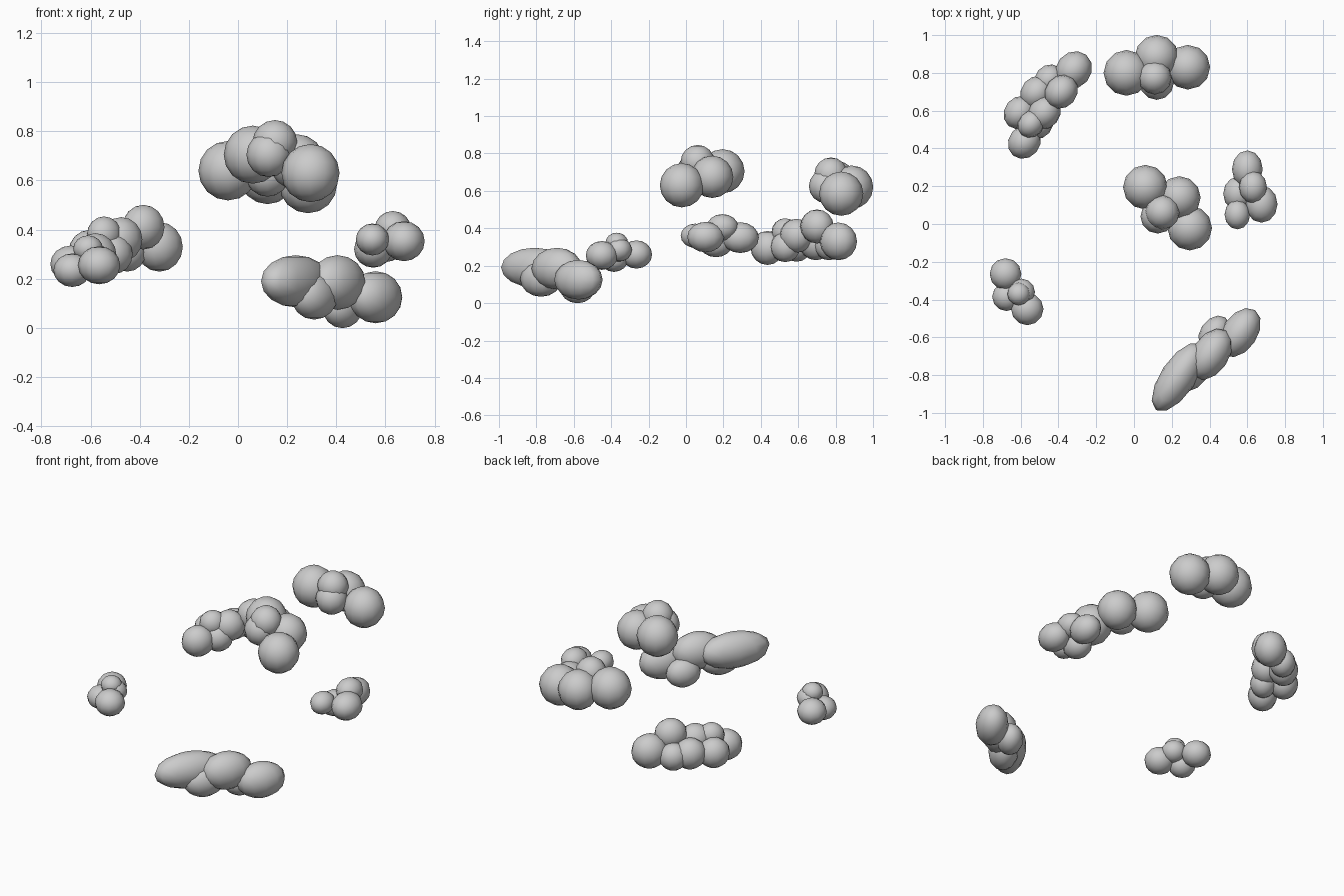
import bpy
import bmesh
from math import radians
from mathutils import Matrix, Vector

if "Cube" in bpy.data.objects:
    bpy.data.objects.remove(bpy.data.objects["Cube"])

cloud_grey = bpy.data.materials.new("cloud_grey")
cloud_grey.use_nodes = True
colour = (0.6, 0.6, 0.6, 1)
cloud_grey.diffuse_color = colour
cloud_grey.node_tree.nodes["Principled BSDF"].inputs["Base Color"].default_value = colour


def cloud(name, puffs, yaw=0, stretch=(1, 1, 1)):
    """Join overlapping low-poly puffs, each given as x, y, z, radius, extra length."""
    bm = bmesh.new()
    for x, y, z, radius, *length in puffs:
        size = Vector(stretch) * radius
        if length:
            size.x *= length[0]
        matrix = (Matrix.Translation((x, y, z))
                  @ Matrix.Rotation(radians(yaw), 4, "Z")
                  @ Matrix.Diagonal((*size, 1)))
        bmesh.ops.create_uvsphere(bm, u_segments=12, v_segments=8, radius=1.01, matrix=matrix)
    for face in bm.faces:
        face.smooth = True
    mesh = bpy.data.meshes.new(name)
    bm.to_mesh(mesh)
    bm.free()
    mesh.materials.append(cloud_grey)
    obj = bpy.data.objects.new(name, mesh)
    bpy.context.collection.objects.link(obj)
    return obj


# Long low cloud at the front, its puffs drawn out along a diagonal
cloud("front_cloud", [
    (.235, -.81, .19, .105, 1.25),
    (.405, -.69, .185, .11, .85),
    (.56, -.575, .125, .105, .85),
    (.31, -.775, .13, .095, .8),
    (.425, -.58, .085, .085, .75),
], yaw=56, stretch=(1.6, .88, 1))

# High cloud over the middle
cloud("middle_cloud", [
    (.06, .195, .705, .117),
    (.24, .14, .675, .112),
    (.295, -.022, .63, .117),
    (.15, .062, .755, .09),
    (.125, .04, .705, .09),
])

# High cloud at the back
cloud("back_cloud", [
    (-.04, .80, .64, .12),
    (.12, .885, .62, .115),
    (.285, .83, .585, .117),
    (.11, .775, .69, .088),
    (.12, .748, .625, .09),
])

# Long bank of small puffs on the back right
cloud("bank_cloud", [
    (-.32, .815, .33, .10),
    (-.45, .765, .31, .08),
    (-.385, .70, .41, .09),
    (-.515, .695, .32, .09),
    (-.605, .59, .31, .088),
    (-.475, .59, .36, .09),
    (-.545, .53, .38, .073),
    (-.505, .53, .30, .08),
    (-.58, .435, .295, .09),
], yaw=50, stretch=(1.04, .92, 1))

# Smallest cloud, on the front right
cloud("small_cloud", [
    (-.68, -.265, .26, .083),
    (-.565, -.45, .255, .085),
    (-.675, -.385, .235, .075),
    (-.61, -.37, .322, .06),
    (-.595, -.36, .285, .07),
], stretch=(1, 1, .9))

# Small cloud on the left
cloud("left_cloud", [
    (.60, .29, .35, .085, .95),
    (.675, .105, .353, .084),
    (.63, .195, .405, .073),
    (.55, .16, .32, .077),
    (.547, .05, .36, .067),
], stretch=(1, 1.16, .96))
